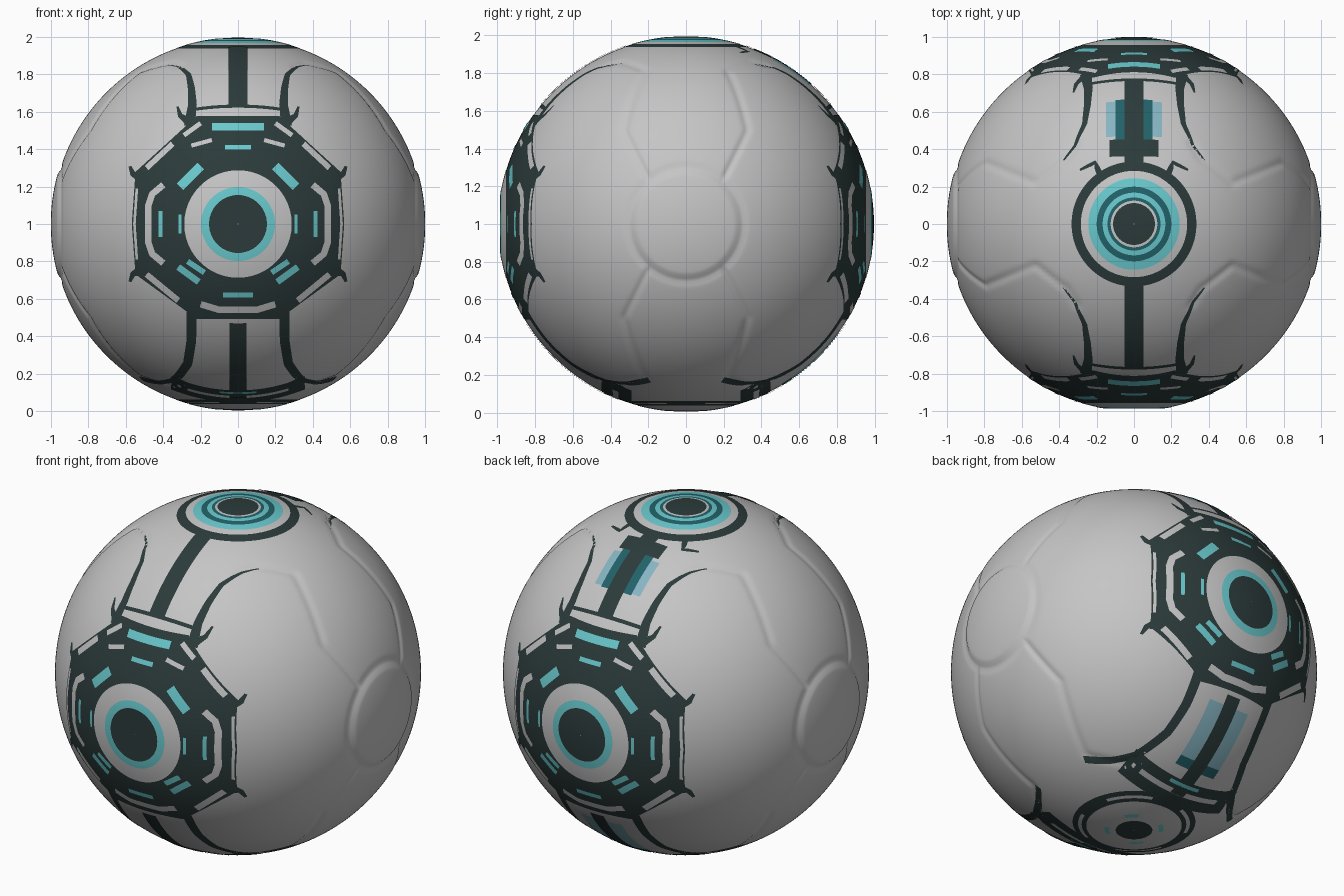
import bpy
import bmesh
from math import sin, cos, sqrt, pi, exp, radians
from mathutils import Vector
from mathutils.kdtree import KDTree

if "Cube" in bpy.data.objects:
    bpy.data.objects.remove(bpy.data.objects["Cube"], do_unlink=True)

COLOURS = {
    "light_grey": (0.56, 0.56, 0.56),
    "dark_slate": (0.025, 0.043, 0.043),
    "cyan": (0.14, 0.58, 0.61),
    "teal": (0.016, 0.12, 0.14),
    "pale_blue": (0.24, 0.46, 0.54),
}
MATS = {}
for name, rgb in COLOURS.items():
    m = bpy.data.materials.new(name)
    m.use_nodes = True
    m.diffuse_color = (*rgb, 1)
    bsdf = m.node_tree.nodes["Principled BSDF"]
    bsdf.inputs["Base Color"].default_value = (*rgb, 1)
    bsdf.inputs["Roughness"].default_value = 0.6
    MATS[name] = m

RADIUS = 0.994
STEP = 0.0015


def resample(pts, step=0.03):
    """Even points along a polyline."""
    pts = [Vector(p) for p in pts]
    out = []
    for a, b in zip(pts, pts[1:]):
        n = max(1, round((b - a).length / step))
        out += [a.lerp(b, i / n) for i in range(n)]
    return out + [pts[-1]]


# Panel grooves, held for one octant and mirrored to all
seam = resample([(.95, .2, .24), (.8, .33, .5), (.53, .22, .82),
                 (.36, .35, .865), (.31, .44, .85)], 0.008)
seam += [Vector((.954, .3 * cos(a * pi / 160), .3 * sin(a * pi / 160))) for a in range(81)]
tree = KDTree(len(seam))
for i, p in enumerate(seam):
    tree.insert(p.normalized(), i)
tree.balance()


def surface(d):
    """Shell point in the unit direction d."""
    a = Vector((abs(d.x), abs(d.y), abs(d.z)))
    dist = tree.find(a)[2]
    r = RADIUS - 0.008 * exp(-(dist / 0.018) ** 2)
    if a.x > 0.9:
        rho = sqrt(a.y ** 2 + a.z ** 2)
        r += 0.006 * min(1, max(0, (0.3 - rho) / 0.03))
    if d.y < -0.9:
        r = min(r, 0.981 / a.y)
    return d * r


def finish(bm, name, mat):
    me = bpy.data.meshes.new(name)
    bm.to_mesh(me)
    bm.free()
    ob = bpy.data.objects.new(name, me)
    bpy.context.collection.objects.link(ob)
    me.materials.append(MATS[mat])
    for p in me.polygons:
        p.use_smooth = True
    return ob


# Shell with the sphere poles on the side discs
bm = bmesh.new()
bmesh.ops.create_uvsphere(bm, u_segments=320, v_segments=160, radius=1)
for v in bm.verts:
    x, y, z = v.co
    v.co = surface(Vector((z, x, y)).normalized()) + Vector((0, 0, 1))
bmesh.ops.recalc_face_normals(bm, faces=bm.faces)
finish(bm, "ball_shell", "light_grey")

PLATES = {}


def hub(n, u, v):
    """Flat hub coordinates thrown onto the ball."""
    n, u, v = Vector(n), Vector(u), Vector(v)
    return lambda a, b: u * a + v * b + n * sqrt(max(0, 1 - a * a - b * b))


def link(sy, sz):
    """Sideways distance and elevation on a strip between two hubs."""
    def place(a, e):
        c = sqrt(1 - a * a)
        return Vector((a, sy * c * cos(e), sz * c * sin(e)))
    return place


def patch(part, mat, lay, place, rows):
    """Plate from rows of 2D points."""
    bm = PLATES.setdefault((part, mat), bmesh.new())
    lift = 1 + lay * STEP
    grid = [[bm.verts.new(surface(place(*p).normalized()) * lift) for p in row] for row in rows]
    for r0, r1 in zip(grid, grid[1:]):
        for i in range(len(r0) - 1):
            f = bm.faces.new((r0[i], r0[i + 1], r1[i + 1], r1[i]))
            f.normal_update()
            if f.normal.dot(f.calc_center_median()) < 0:
                f.normal_flip()


def band(part, mat, lay, place, pts, w, w_end=None, mirror=False):
    """Plate that follows a path."""
    w_end = w if w_end is None else w_end
    path = resample(pts)
    rows, n = [], len(path) - 1
    across = max(2, round(w / 0.03))
    for i, p in enumerate(path):
        t = (path[min(n, i + 1)] - path[max(0, i - 1)]).normalized()
        side = Vector((-t.y, t.x)) * (w + (w_end - w) * i / n)
        rows.append([p + side * (k / across - 0.5) for k in range(across + 1)])
    patch(part, mat, lay, place, rows)
    if mirror:
        patch(part, mat, lay, place, [[(-q.x, q.y) for q in row] for row in rows])


def ring(part, mat, lay, place, r0, r1, start=0, end=360):
    segs = max(6, round((end - start) / 4))
    angles = [radians(start + (end - start) * i / segs) for i in range(segs + 1)]
    n = max(2, round((r1 - r0) / 0.025))
    rows = [[((r0 + (r1 - r0) * k / n) * cos(a), (r0 + (r1 - r0) * k / n) * sin(a))
             for a in angles] for k in range(n + 1)]
    patch(part, mat, lay, place, rows)


# Front and back hubs: dark octagon, ringed lens and dashes
OCTAGON = [(.22, .58), (.55, .28), (.57, 0), (.55, -.27), (.22, -.51)]
for part, sy in (("front_hub", -1), ("back_hub", 1)):
    at = hub((0, sy, 0), (1, 0, 0), (0, 0, 1))
    outline = OCTAGON + [(-x, y) for x, y in reversed(OCTAGON)] + OCTAGON[:1]
    edge = resample(outline)
    patch(part, "dark_slate", 1, at, [[p * (k / 18) for p in edge] for k in range(4, 19)])
    ring(part, "light_grey", 2, at, .19, .288)
    ring(part, "cyan", 3, at, .155, .198)
    ring(part, "dark_slate", 2, at, .002, .16)
    for r in (.06, .1):
        ring(part, "dark_slate", 4, at, r, r + .015)
    # corner spikes
    for s in (1, -1):
        band(part, "dark_slate", 1, at, [(.52, .25 * s), (.565, .27 * s), (.58, .31 * s)],
             .06, .015, True)
    # pale dashes
    for pts, w in (
            ([(.40, .21), (.46, .16), (.48, .1), (.48, -.1), (.46, -.16), (.40, -.21)], .035),
            ([(.542, .19), (.555, 0), (.542, -.19)], .014),
            ([(.49, .3), (.35, .43)], .03),
            ([(.29, .475), (.2, .54)], .025),
            ([(.14, .45), (.25, .42)], .022),
            ([(.49, -.27), (.32, -.41)], .032)):
        band(part, "light_grey", 2, at, pts, w, mirror=True)
    band(part, "light_grey", 2, at, [(-.2, -.43), (-.1, -.46), (.1, -.46), (.2, -.43)], .035)
    # lit dashes
    for pts, w in (
            ([(.2, .31), (.31, .2)], .05),
            ([(.18, -.26), (.27, -.2)], .03),
            ([(.21, -.31), (.32, -.23)], .035),
            ([(.415, .07), (.415, -.07)], .02),
            ([(.31, .05), (.31, -.05)], .016)):
        band(part, "cyan", 3, at, pts, w, mirror=True)
    for y, half, w in ((.52, .14, .04), (.41, .07, .024), (-.38, .08, .026)):
        band(part, "cyan", 3, at, [(-half, y), (half, y)], w)

# Top hub: concentric rings
top = hub((0, 0, 1), (1, 0, 0), (0, 1, 0))
ring("top_hub", "dark_slate", 1, top, .002, .335)
for mat, r0, r1 in (("light_grey", .245, .285), ("cyan", .2, .245), ("teal", .168, .2),
                    ("cyan", .142, .168), ("teal", .125, .142), ("light_grey", .112, .125)):
    ring("top_hub", mat, 2, top, r0, r1)
band("top_hub", "dark_slate", 1, top, [(.18, .26), (.21, .33), (.29, .29)], .035, .012, True)

# Bottom hub: dark rim, pale ring and end bars
low = hub((0, 0, -1), (1, 0, 0), (0, 1, 0))
ring("bottom_hub", "dark_slate", 1, low, .002, .335)
ring("bottom_hub", "light_grey", 2, low, .1, .26)
for a in range(0, 360, 90):
    ring("bottom_hub", "light_grey", 2, low, .285, .305, a + 20, a + 70)
    ring("bottom_hub", "cyan", 3, low, .135, .16, a + 30, a + 60)
for s in (1, -1):
    band("bottom_hub", "dark_slate", 1, low, [(-.36, .37 * s), (.36, .37 * s)], .16)
    band("bottom_hub", "light_grey", 2, low, [(-.27, .375 * s), (.27, .375 * s)], .03)
    band("bottom_hub", "cyan", 3, low, [(-.1, .425 * s), (.1, .425 * s)], .02)

# Strips that join the hubs
for side, sy in (("front", -1), ("back", 1)):
    up, down = link(sy, 1), link(sy, -1)
    part = side + "_upper_strip"
    band(part, "dark_slate", 3, up, [(0, .68), (0, 1.25)], .1)
    band(part, "dark_slate", 1, up, [(-.23, .685), (.23, .685)], .022)
    band(part, "dark_slate", 1, up, [(.26, .58), (.245, .72), (.25, .85), (.265, .98),
                                     (.32, 1.11), (.38, 1.19)], .06, .008, True)
    band(part, "dark_slate", 1, up, [(.26, .6), (.31, .66), (.325, .73)], .05, .01, True)
    part = side + "_lower_strip"
    band(part, "dark_slate", 3, down, [(0, .56), (0, 1.2)], .09)
    band(part, "dark_slate", 1, down, [(.25, .5), (.25, .7), (.27, .89), (.34, 1.1),
                                       (.42, 1.22), (.52, 1.34)], .055, .04, True)

# Lit panels on the rear strips
up, down = link(1, 1), link(1, -1)
band("back_upper_strip", "pale_blue", 1, up, [(0, .85), (0, 1.08)], .3)
band("back_upper_strip", "teal", 2, up, [(0, .84), (0, 1.12)], .2)
band("back_upper_strip", "dark_slate", 3, up, [(0, 1.1), (0, 1.2)], .26)
band("back_lower_strip", "pale_blue", 1, down, [(.085, .62), (.085, 1.0)], .1, mirror=True)
band("back_lower_strip", "teal", 2, down, [(.085, .97), (.085, 1.03)], .1, mirror=True)

for (part, mat), bm in PLATES.items():
    for v in bm.verts:
        v.co.z += 1
    finish(bm, part + "_" + mat, mat)
